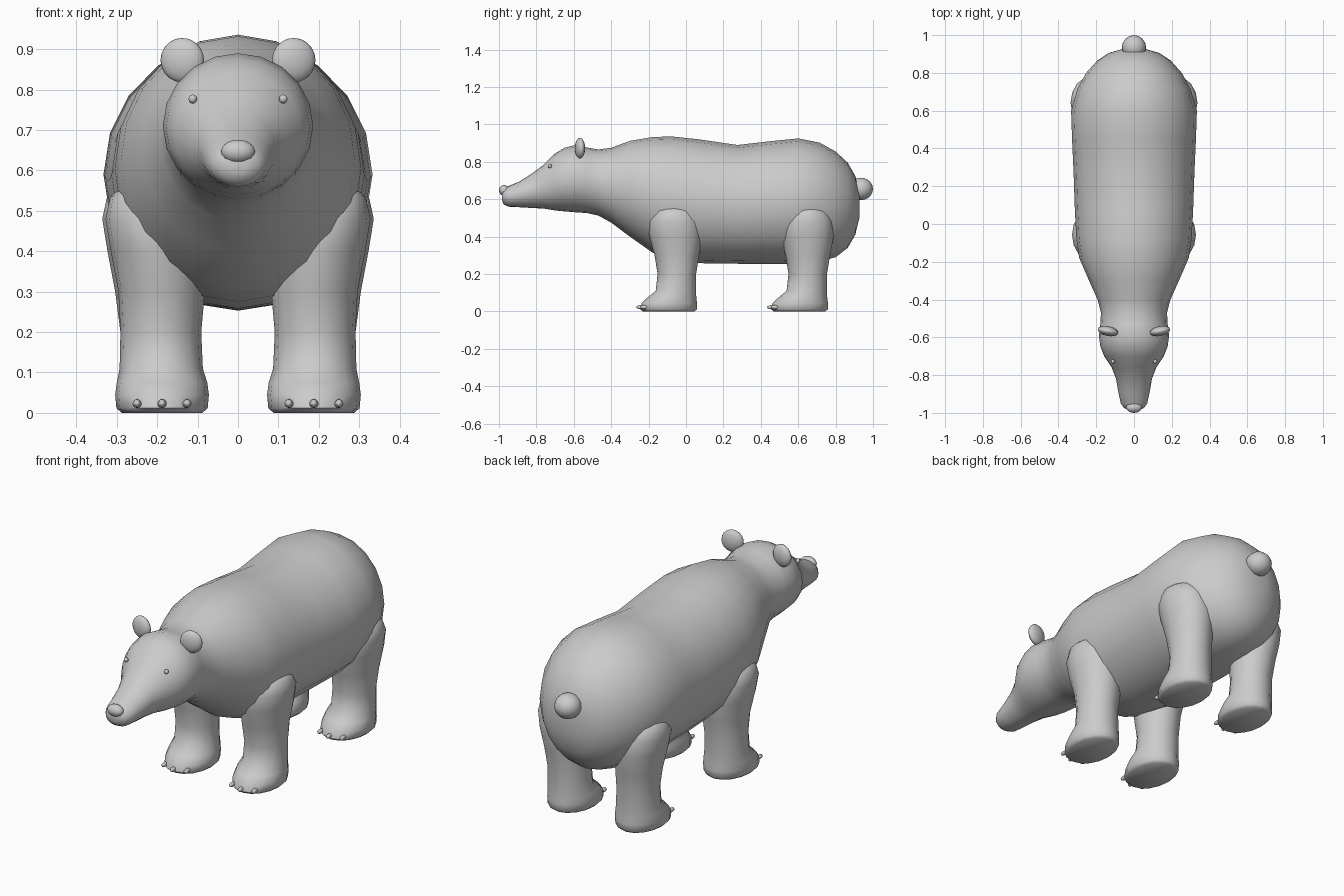
import bpy, bmesh, math

if "Cube" in bpy.data.objects:
    bpy.data.objects.remove(bpy.data.objects["Cube"])

fur = bpy.data.materials.new("grey_fur")
fur.diffuse_color = (0.6, 0.6, 0.6, 1)
fur.use_nodes = True
fur.node_tree.nodes["Principled BSDF"].inputs["Base Color"].default_value = fur.diffuse_color


def finish(obj, name):
    obj.name = name
    obj.data.materials.clear()
    obj.data.materials.append(fur)
    bpy.ops.object.select_all(action='DESELECT')
    obj.select_set(True)
    bpy.context.view_layer.objects.active = obj
    bpy.ops.object.shade_smooth_by_angle(angle=math.radians(50))
    return obj


def loft(name, rings, sides):
    """Skin a list of rings (each a list of points) and cap both ends."""
    bm = bmesh.new()
    loops = [[bm.verts.new(p) for p in ring] for ring in rings]
    for a, b in zip(loops, loops[1:]):
        for i in range(sides):
            j = (i + 1) % sides
            bm.faces.new((a[i], a[j], b[j], b[i]))
    bm.faces.new(loops[0])
    bm.faces.new(loops[-1])
    bmesh.ops.recalc_face_normals(bm, faces=bm.faces)
    me = bpy.data.meshes.new(name)
    bm.to_mesh(me)
    bm.free()
    obj = bpy.data.objects.new(name, me)
    bpy.context.collection.objects.link(obj)
    return finish(obj, name)


def blob(name, loc, size, rot_z=0, seg=16):
    bpy.ops.mesh.primitive_uv_sphere_add(segments=seg, ring_count=max(6, seg * 5 // 8), location=loc)
    obj = bpy.context.object
    obj.scale = size
    obj.rotation_euler = (0, 0, rot_z)
    return finish(obj, name)


def angles(n):
    return [2 * math.pi * i / n for i in range(n)]


# Head, torso and rump as one skin: y, top z, bottom z, half width
body = [
    (-.985, .635, .595, .025), (-.975, .655, .573, .052), (-.95, .67, .56, .070),
    (-.89, .695, .557, .083), (-.82, .74, .553, .095), (-.76, .785, .55, .118),
    (-.70, .845, .54, .158), (-.65, .875, .535, .178), (-.59, .89, .53, .186),
    (-.53, .877, .526, .178), (-.47, .866, .513, .175), (-.40, .875, .475, .193),
    (-.30, .912, .40, .238), (-.18, .932, .315, .290), (-.08, .936, .275, .305),
    (.07, .92, .258, .313), (.275, .89, .255, .320), (.45, .91, .253, .328),
    (.60, .925, .255, .333), (.715, .902, .267, .300), (.80, .855, .29, .253),
    (.865, .795, .34, .195), (.905, .725, .41, .135), (.927, .65, .50, .06),
]
sides = 20
loft("body", [[(w * math.sin(t), y, (zt + zb) / 2 + (zt - zb) / 2 * math.cos(t))
               for t in angles(sides)] for y, zt, zb, w in body], sides)

# Legs: z, centre x, centre y, radius x, radius y
leg = [
    (0, .188, -.093, .100, .138), (.012, .188, -.093, .113, .152),
    (.045, .188, -.089, .116, .148), (.075, .188, -.075, .112, .130),
    (.11, .190, -.054, .103, .108), (.20, .191, -.049, .100, .103),
    (.30, .193, -.049, .107, .119), (.40, .202, -.053, .117, .143),
    (.48, .215, -.058, .117, .143), (.535, .228, -.060, .092, .115),
    (.56, .235, -.060, .055, .070),
]
for end, dy in (("front", 0), ("rear", .70)):
    for side, s in (("left", 1), ("right", -1)):
        spread = .004 if end == "rear" else -.004
        loft(f"{end}_leg_{side}",
             [[(s * (cx + spread * (z > .25) + rx * math.cos(t)), cy + dy + ry * math.sin(t), z)
               for t in angles(16)] for z, cx, cy, rx, ry in leg], 16)
        # Three claws on each paw
        for k, (x, y) in enumerate(((.126, -.225), (.188, -.245), (.25, -.225))):
            blob(f"{end}_claw_{side}_{k + 1}", (s * x, y + dy, .023), (.011, .022, .011), seg=8)

# Ears and eyes
for side, s in (("left", 1), ("right", -1)):
    blob(f"ear_{side}", (s * .138, -.567, .873), (.055, .026, .055), s * .2)
    blob(f"eye_{side}", (s * .112, -.728, .777), (.011, .011, .011), seg=10)

# Nose and tail
blob("nose", (0, -.972, .647), (.042, .028, .029))
blob("tail", (0, .935, .655), (.064, .065, .06))
